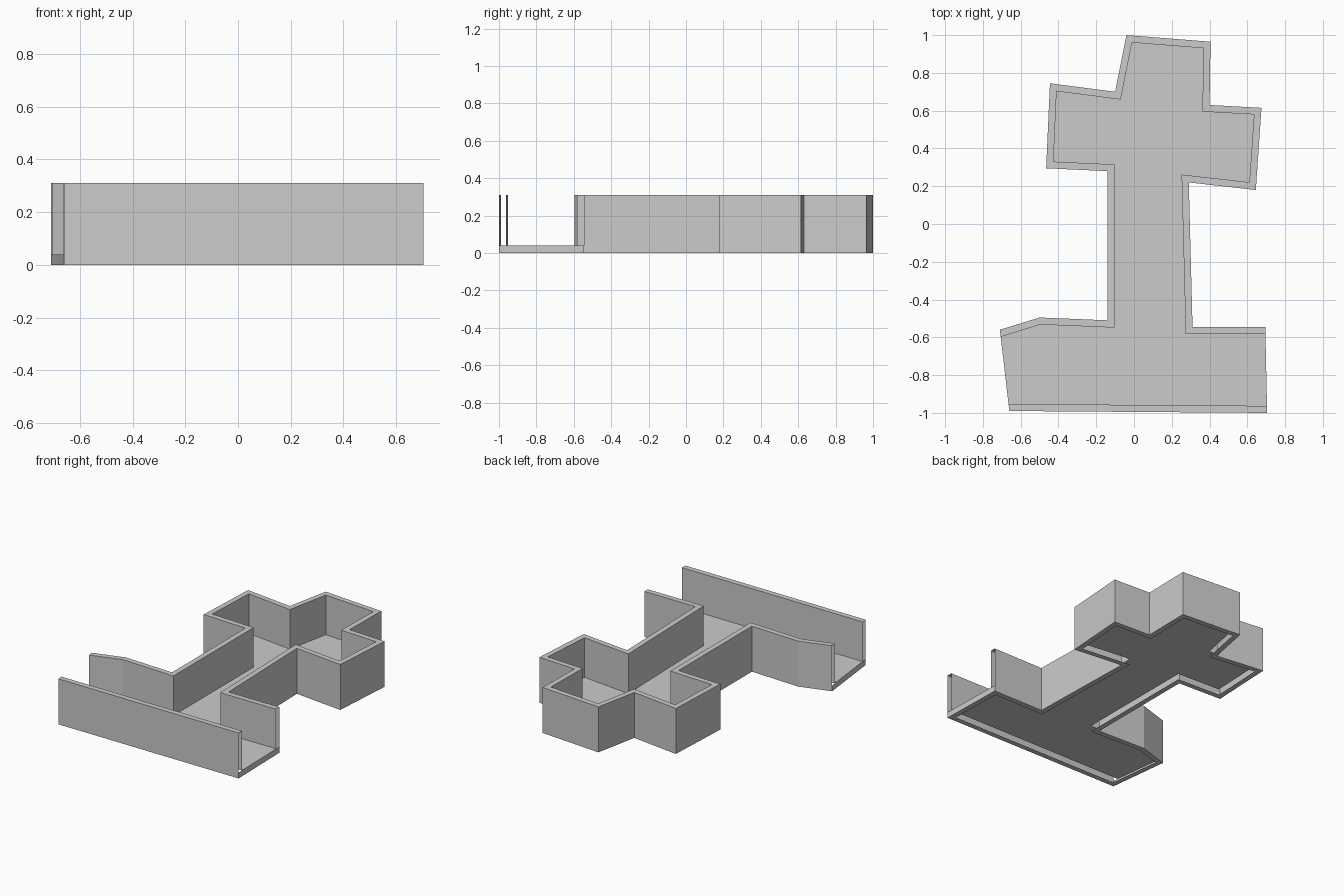
import bpy
import bmesh
from mathutils import Vector

cube = bpy.data.objects.get("Cube")
if cube:
    bpy.data.objects.remove(cube, do_unlink=True)

THICK = 0.037    # gap between the two wall skins
FLOOR = 0.04     # floor level
TOP = 0.31       # top of the walls

# Plan outline, counter-clockwise
outline = [Vector(p) for p in (
    (-0.66, -0.99), (0.705, -1), (0.695, -0.545), (0.31, -0.545),
    (0.29, 0.22), (0.645, 0.18), (0.675, 0.615), (0.4, 0.63),
    (0.405, 0.965), (-0.04, 1), (-0.1, 0.7), (-0.445, 0.745),
    (-0.465, 0.295), (-0.14, 0.28), (-0.14, -0.51),
    (-0.5, -0.495), (-0.71, -0.56))]
COUNT = len(outline)
OPEN_ENDS = {1, COUNT - 1}    # edges without a wall
ALL_EDGES = list(range(COUNT))
WALLED = [i for i in ALL_EDGES if i not in OPEN_ENDS]

grey = bpy.data.materials.new("plain_grey")
grey.use_nodes = True
colour = (0.6, 0.6, 0.6, 1)
grey.diffuse_color = colour
for node in grey.node_tree.nodes:
    if node.type == "BSDF_PRINCIPLED":
        node.inputs["Base Color"].default_value = colour


def inset(points, distances):
    """Move each edge inward by its own distance, with mitred corners."""
    normals = []
    for i, p in enumerate(points):
        d = (points[(i + 1) % COUNT] - p).normalized()
        normals.append(Vector((-d.y, d.x)))
    result = []
    for i, p in enumerate(points):
        m, n = normals[i - 1], normals[i]
        a, b = distances[i - 1], distances[i]
        det = m.x * n.y - m.y * n.x
        result.append(p + Vector((a * n.y - b * m.y, b * m.x - a * n.x)) / det)
    return result


def make_part(name, faces):
    """Build an object from faces given as lists of positions."""
    bm = bmesh.new()
    for face in faces:
        bm.faces.new([bm.verts.new(p) for p in face])
    bmesh.ops.remove_doubles(bm, verts=bm.verts[:], dist=0.0001)
    mesh = bpy.data.meshes.new(name)
    bm.to_mesh(mesh)
    bm.free()
    mesh.materials.append(grey)
    bpy.context.collection.objects.link(bpy.data.objects.new(name, mesh))


def band(lower, z_low, upper, z_high, edges, flip=False):
    """Strip of quads joining two matching outlines along chosen edges."""
    quads = []
    for i in edges:
        j = (i + 1) % COUNT
        quad = [(*lower[i], z_low), (*lower[j], z_low),
                (*upper[j], z_high), (*upper[i], z_high)]
        quads.append(quad[::-1] if flip else quad)
    return quads


# The inner outline reaches the open ends; the base rim goes all round
inner = inset(outline, [0 if i in OPEN_ENDS else THICK for i in ALL_EDGES])
rim_inner = inset(outline, [THICK] * COUNT)

# Hollow walls: two skins and a flat top, left open at the ends
make_part("outer_wall", band(outline, 0, outline, TOP, WALLED))
make_part("inner_wall", band(inner, FLOOR, inner, TOP, WALLED, flip=True))
make_part("wall_top", band(outline, TOP, inner, TOP, WALLED))

# Floor, low sills across the open ends, and the rim underneath
make_part("floor", [[(*p, FLOOR) for p in inner]])
make_part("end_sills", band(outline, 0, outline, FLOOR, sorted(OPEN_ENDS)))
make_part("base_rim", band(outline, 0, rim_inner, 0, ALL_EDGES, flip=True))
